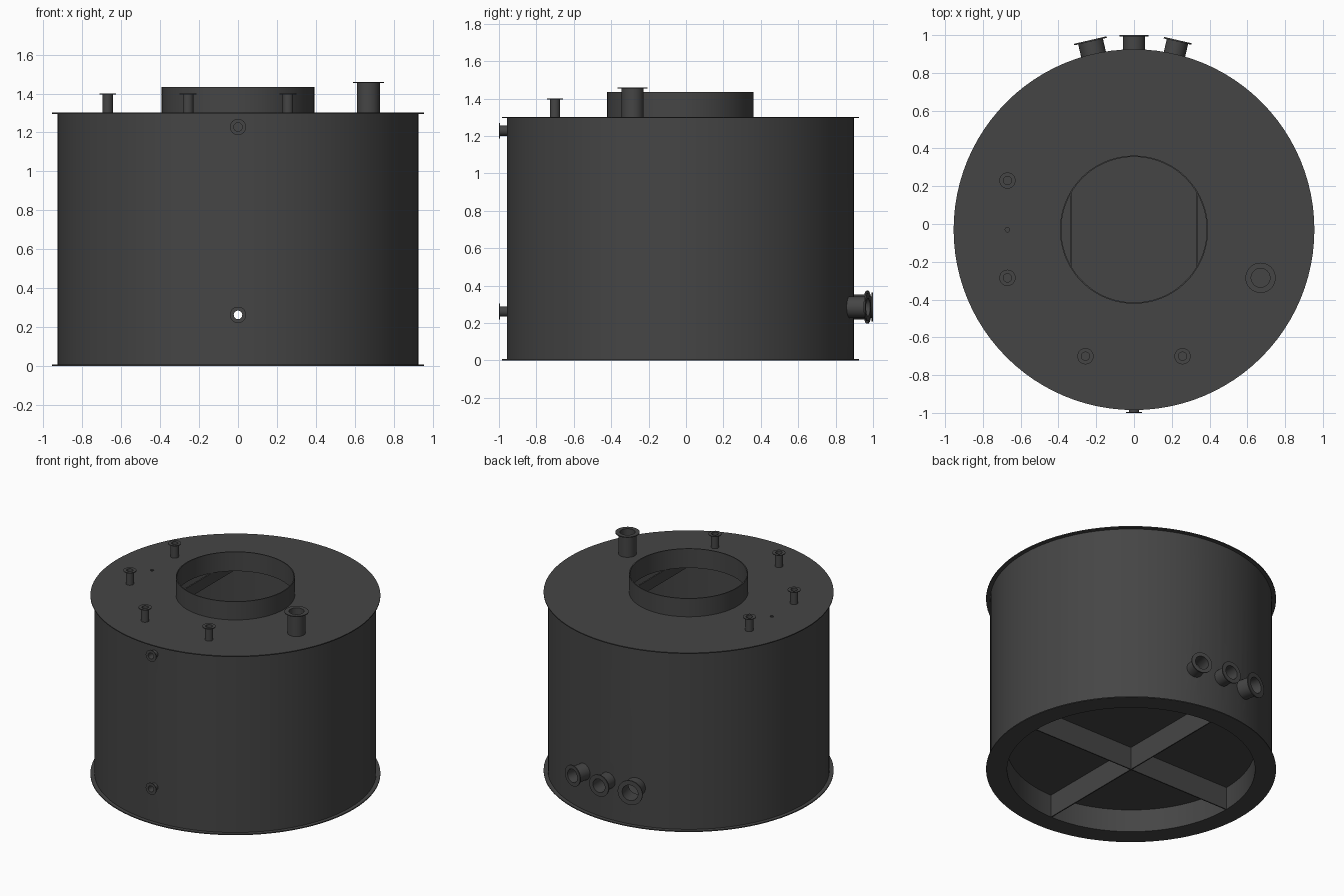
import bpy, bmesh
from math import sin, cos, pi, radians
from mathutils import Vector

if "Cube" in bpy.data.objects:
    bpy.data.objects.remove(bpy.data.objects["Cube"])

CY = -0.03            # tank axis lies slightly forward of the origin
WALL_R, RIM_R, DECK_Z, FLOOR_Z = 0.928, 0.955, 1.302, 0.165

steel = bpy.data.materials.new("dark_steel")
steel.diffuse_color = (0.06, 0.06, 0.06, 1)
steel.use_nodes = True
steel.node_tree.nodes["Principled BSDF"].inputs["Base Color"].default_value = steel.diffuse_color


def finish(name, bm):
    bmesh.ops.recalc_face_normals(bm, faces=bm.faces)
    me = bpy.data.meshes.new(name)
    bm.to_mesh(me)
    bm.free()
    ob = bpy.data.objects.new(name, me)
    bpy.context.collection.objects.link(ob)
    me.materials.append(steel)
    return ob


def smooth(ob):
    bpy.ops.object.select_all(action='DESELECT')
    ob.select_set(True)
    bpy.context.view_layer.objects.active = ob
    bpy.ops.object.shade_smooth_by_angle(angle=radians(30))


def lathe(name, profile, segs=96, loc=(0, CY, 0), axis=(0, 0, 1)):
    """Revolve a closed (radius, height) profile about an axis."""
    bm = bmesh.new()
    rings = [[bm.verts.new((r * cos(2 * pi * i / segs), r * sin(2 * pi * i / segs), z))
              for r, z in profile] for i in range(segs)]
    n = len(profile)
    for i in range(segs):
        a, b = rings[i], rings[(i + 1) % segs]
        for j in range(n):
            k = (j + 1) % n
            bm.faces.new((a[j], b[j], b[k], a[k]))
    ob = finish(name, bm)
    ob.location = loc
    ob.rotation_euler = Vector(axis).to_track_quat('Z', 'Y').to_euler()
    smooth(ob)
    return ob


def tube(name, r_in, r_out, z0, z1):
    return lathe(name, [(r_in, z0), (r_out, z0), (r_out, z1), (r_in, z1)])


def box(name, loc, size):
    bm = bmesh.new()
    bmesh.ops.create_cube(bm, size=1)
    bmesh.ops.scale(bm, vec=size, verts=bm.verts)
    ob = finish(name, bm)
    ob.location = loc
    return ob


def disc(name, r, z, t):
    bm = bmesh.new()
    bmesh.ops.create_cone(bm, cap_ends=True, segments=96, radius1=r, radius2=r, depth=t)
    ob = finish(name, bm)
    ob.location = (0, CY, z)
    smooth(ob)
    return ob


def drill(target, r, loc, axis):
    """Cut a round hole through a part."""
    bm = bmesh.new()
    bmesh.ops.create_cone(bm, cap_ends=True, segments=32, radius1=r, radius2=r, depth=0.2)
    cutter = finish("hole_cutter", bm)
    cutter.hide_render = True
    cutter.location = loc
    cutter.rotation_euler = Vector(axis).to_track_quat('Z', 'Y').to_euler()
    mod = target.modifiers.new("hole", 'BOOLEAN')
    mod.operation, mod.solver, mod.object = 'DIFFERENCE', 'EXACT', cutter
    bpy.context.view_layer.objects.active = target
    bpy.ops.object.modifier_apply(modifier=mod.name)
    bpy.data.objects.remove(cutter)


def nozzle(name, host, loc, axis, length, r_in, r_pipe, r_flange, t):
    """Flanged pipe stub starting at loc, with its bore through the host plate."""
    drill(host, r_in, loc, axis)
    lathe(name, [(r_in, 0), (r_pipe, 0), (r_pipe, length - t), (r_flange, length - t),
                 (r_flange, length), (r_in, length)], 32, loc, axis)


# shell, base ring, skirt and raised floor
wall = tube("tank_wall", WALL_R - 0.008, WALL_R, 0.006, DECK_Z - 0.006)
tube("base_ring", 0.817, RIM_R, 0, 0.007)
tube("skirt", 0.817, 0.825, 0.005, FLOOR_Z)
disc("tank_floor", WALL_R - 0.004, FLOOR_Z + 0.004, 0.008)

# crossed plates under the floor
box("cross_plate_x", (0, CY, FLOOR_Z / 2), (1.636, 0.008, FLOOR_Z))
box("cross_plate_y", (0, CY, FLOOR_Z / 2), (0.008, 1.636, FLOOR_Z))

# deck with manhole collar and stiffeners beneath
deck = tube("deck_plate", 0.385, RIM_R, DECK_Z - 0.007, DECK_Z)
tube("manhole_collar", 0.385, 0.392, DECK_Z - 0.007, 1.435)
for s, side in ((-1, "left"), (1, "right")):
    box("deck_stiffener_" + side, (s * 0.335, CY, DECK_Z - 0.047), (0.01, 1.7, 0.08))

# deck nozzles
spots = [(-0.67, 0.26), (-0.67, -0.255), (-0.257, -0.67), (0.257, -0.67)]
for i, (x, y) in enumerate(spots):
    nozzle(f"deck_nozzle_{i + 1}", deck, (x, CY + y, DECK_Z - 0.004), (0, 0, 1),
           0.102, 0.022, 0.027, 0.043, 0.005)
nozzle("vent_nozzle", deck, (0.67, CY - 0.255, DECK_Z - 0.004), (0, 0, 1),
       0.162, 0.05, 0.059, 0.08, 0.006)
drill(deck, 0.012, (-0.67, CY, DECK_Z), (0, 0, 1))

# small gauge nozzles on the front
for name, z in (("upper", 1.228), ("lower", 0.262)):
    nozzle("gauge_nozzle_" + name, wall, (0, CY - 0.922, z), (0, -1, 0),
           0.048, 0.022, 0.027, 0.042, 0.005)

# three radial nozzles low on the back
for name, ang, r_in, r_pipe, r_fl in (("left", -13, 0.056, 0.067, 0.088),
                                      ("middle", 0, 0.048, 0.058, 0.078),
                                      ("right", 13, 0.048, 0.058, 0.075)):
    d = Vector((sin(radians(ang)), cos(radians(ang)), 0))
    loc = d * 0.918 + Vector((0, CY, 0.285))
    nozzle("back_nozzle_" + name, wall, loc, d, 0.112, r_in, r_pipe, r_fl, 0.008)

smooth(wall)
smooth(deck)
